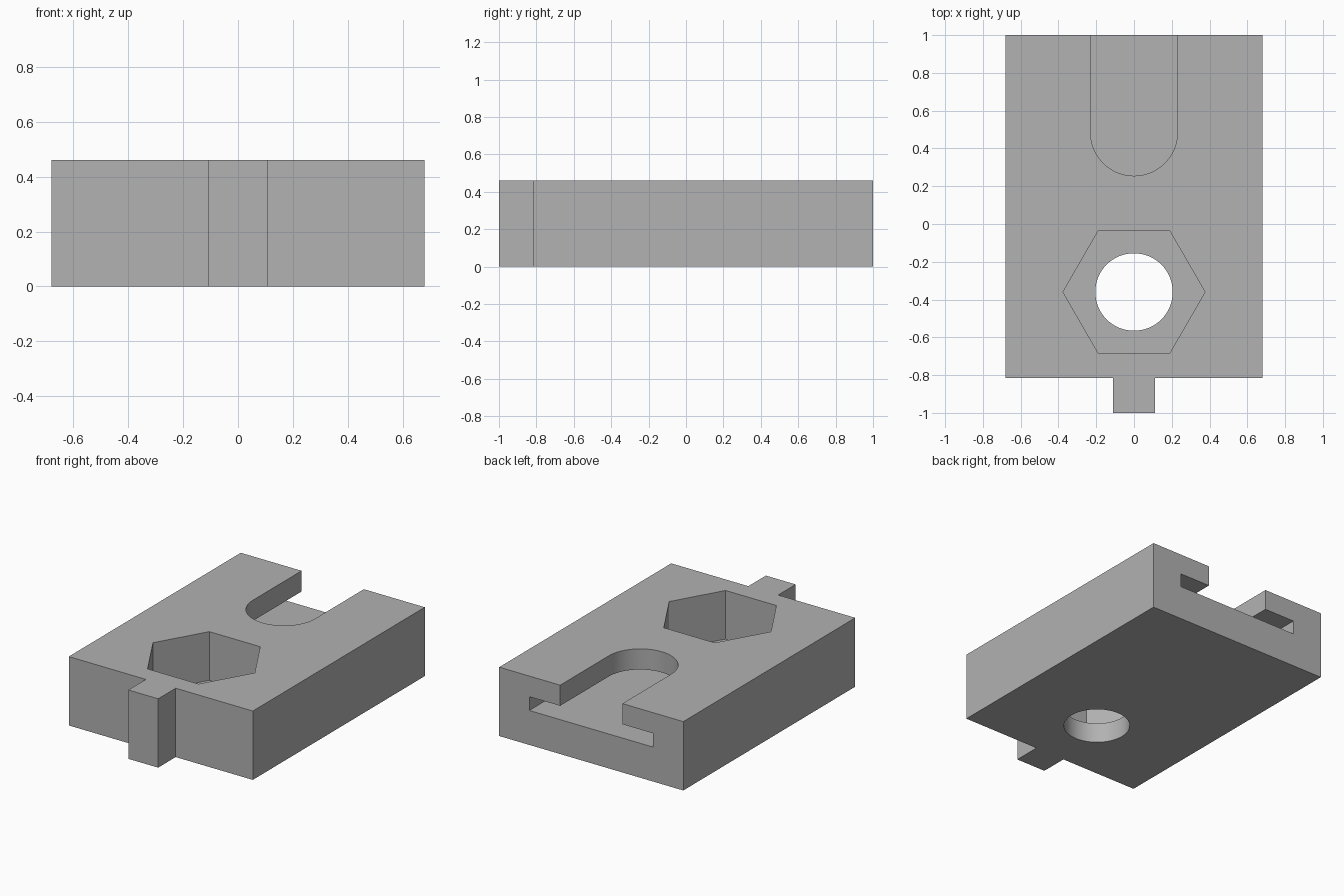
import bpy, bmesh, math

cube = bpy.data.objects.get("Cube")
if cube:
    bpy.data.objects.remove(cube, do_unlink=True)

HEIGHT = 0.46
HOLE_Y = -0.36    # bolt hole and hexagonal pocket centre
SLOT_Y = 0.485    # centre of the slot's rounded end

grey = bpy.data.materials.new("light grey")
grey.use_nodes = True
colour = (0.445, 0.445, 0.445, 1)
grey.diffuse_color = colour
grey.node_tree.nodes["Principled BSDF"].inputs["Base Color"].default_value = colour


def prism(name, outline, z0, z1):
    """Extrude a counter-clockwise outline from z0 to z1."""
    bm = bmesh.new()
    base = bm.faces.new([bm.verts.new((x, y, z0)) for x, y in outline])
    top = bmesh.ops.extrude_face_region(bm, geom=[base])["geom"]
    bmesh.ops.translate(bm, vec=(0, 0, z1 - z0),
                        verts=[v for v in top if isinstance(v, bmesh.types.BMVert)])
    bmesh.ops.recalc_face_normals(bm, faces=bm.faces)
    mesh = bpy.data.meshes.new(name)
    bm.to_mesh(mesh)
    bm.free()
    mesh.materials.append(grey)
    obj = bpy.data.objects.new(name, mesh)
    bpy.context.collection.objects.link(obj)
    return obj


def arc(radius, cy, start, end, steps):
    return [(radius * math.cos(a), cy + radius * math.sin(a))
            for a in (start + (end - start) * i / steps for i in range(steps + 1))]


def slot(radius):
    """Open-ended slot outline with a rounded inner end."""
    return arc(radius, SLOT_Y, math.pi, math.tau, 32) + [(radius, 1.2), (-radius, 1.2)]


# Block with a full-height tab on the front
half = [(0.11, -1), (0.11, -0.815), (0.68, -0.815), (0.68, 1)]
block = prism("slotted_block", half + [(-x, y) for x, y in reversed(half)], 0, HEIGHT)

# Hexagonal pocket, through hole and T-shaped slot
cutters = [
    prism("hex_pocket_cutter", arc(0.376, HOLE_Y, 0, math.tau, 6)[:-1], 0.135, 0.6),
    prism("bolt_hole_cutter", arc(0.205, HOLE_Y, 0, math.tau, 64)[:-1], -0.1, 0.3),
    prism("wide_slot_cutter", slot(0.458), 0.23, 0.322),
    prism("narrow_slot_cutter", slot(0.23), 0.28, 0.6),
]

bpy.ops.object.select_all(action="DESELECT")
bpy.context.view_layer.objects.active = block
block.select_set(True)
for cutter in cutters:
    cutter.hide_render = True
    cut = block.modifiers.new(cutter.name, "BOOLEAN")
    cut.operation = "DIFFERENCE"
    cut.solver = "EXACT"
    cut.object = cutter
    bpy.ops.object.modifier_apply(modifier=cut.name)
    bpy.data.objects.remove(cutter, do_unlink=True)

bpy.ops.object.shade_smooth_by_angle(angle=math.radians(30))
